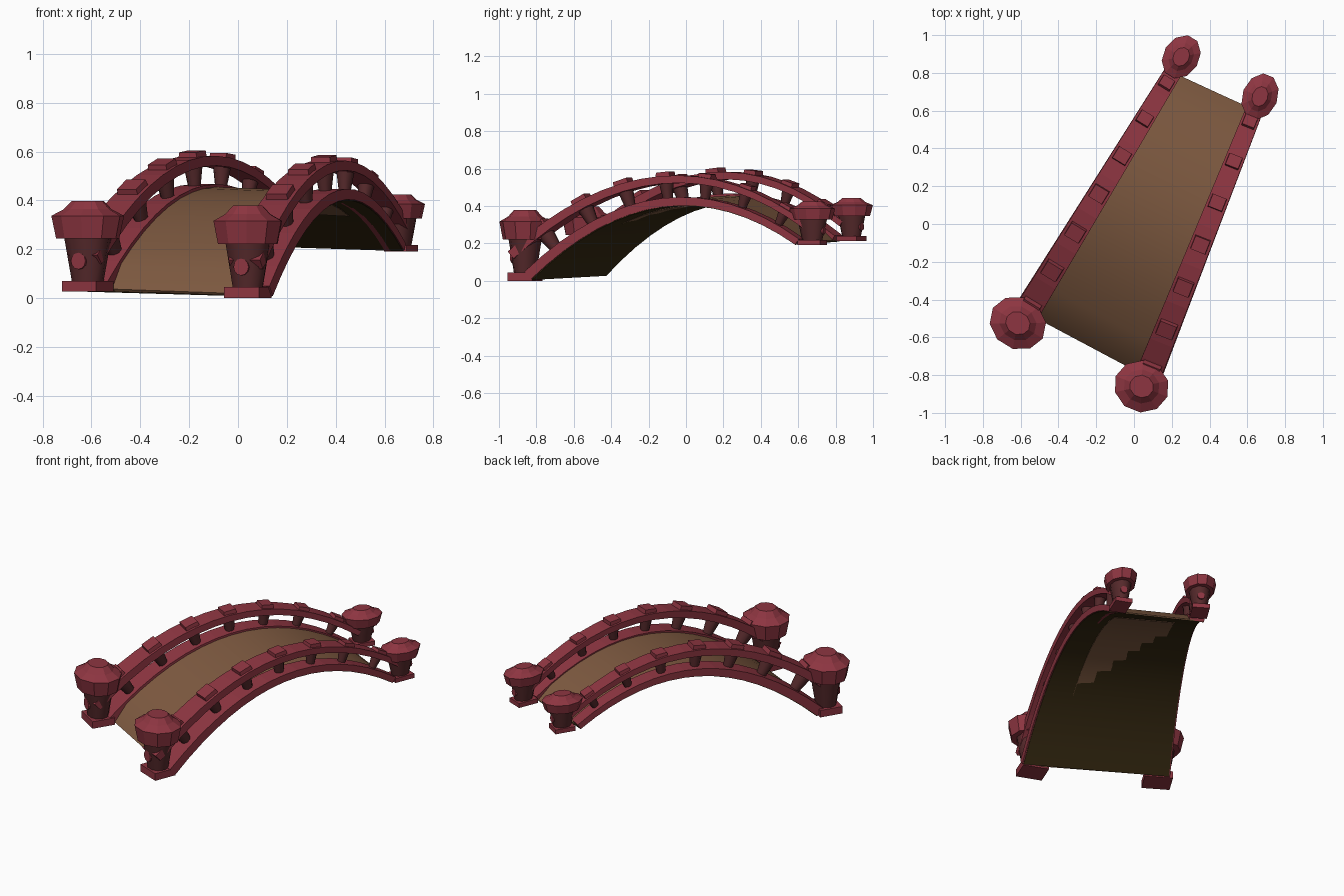
import bpy, bmesh, math
from mathutils import Vector, Matrix

if "Cube" in bpy.data.objects:
    bpy.data.objects.remove(bpy.data.objects["Cube"])


def material(name, rgb):
    m = bpy.data.materials.new(name)
    m.diffuse_color = (*rgb, 1)
    m.use_nodes = True
    m.node_tree.nodes["Principled BSDF"].inputs["Base Color"].default_value = m.diffuse_color
    return m


RED = material("red_paint", (0.27, 0.036, 0.053))
DARK_RED = material("dark_red_wood", (0.095, 0.023, 0.025))
BROWN = material("brown_planks", (0.21, 0.102, 0.052))
DARK = material("dark_underside", (0.038, 0.023, 0.006))


def finish(name, bm, mat, angle=None):
    bmesh.ops.recalc_face_normals(bm, faces=bm.faces)
    me = bpy.data.meshes.new(name)
    bm.to_mesh(me)
    bm.free()
    ob = bpy.data.objects.new(name, me)
    bpy.context.collection.objects.link(ob)
    me.materials.append(mat)
    if angle:
        bpy.ops.object.select_all(action='DESELECT')
        ob.select_set(True)
        bpy.context.view_layer.objects.active = ob
        bpy.ops.object.shade_smooth_by_angle(angle=math.radians(angle))
    return ob


def loft(bm, rings):
    """Skin a list of closed point rings and cap both ends."""
    vs = [[bm.verts.new(p) for p in r] for r in rings]
    n = len(vs[0])
    for a, b in zip(vs, vs[1:]):
        for i in range(n):
            bm.faces.new((a[i], a[(i + 1) % n], b[(i + 1) % n], b[i]))
    bm.faces.new(vs[0])
    bm.faces.new(vs[-1])


def scale_at(u):
    return 1 - 0.36 * u      # everything shrinks toward the far end


class Arch:
    """Arched underside line of one side of the bridge."""
    def __init__(self, p0, p1, h, inward):
        self.p0, self.p1, self.h, self.inward = Vector(p0), Vector(p1), h, inward

    def frame(self, u):
        d = self.p1 - self.p0
        pos = self.p0 + d * u + Vector((0, 0, self.h * 4 * u * (1 - u)))
        t = (d + Vector((0, 0, self.h * 4 * (1 - 2 * u)))).normalized()
        side = Vector((d.y, -d.x, 0)).normalized()
        return pos, side, t, side.cross(t)

    def point(self, u, across, along, up):
        pos, side, t, nrm = self.frame(u)
        s = scale_at(u)
        return pos + (side * across * self.inward + t * along + nrm * up) * s


left = Arch((-0.57, -0.46, 0.03), (0.20, 0.80, 0.212), 0.295, 1)
right = Arch((0.08, -0.805, 0.008), (0.64, 0.60, 0.195), 0.295, -1)
US = [i / 16 for i in range(17)]
SHIFT = 0.006    # handrail sits slightly toward the deck


def beam(name, arch, lo, hi, a0, a1):
    bm = bmesh.new()
    loft(bm, [[arch.point(u, a, 0, z) for a, z in
               ((a0, lo), (a1, lo), (a1, hi), (a0, hi))] for u in US])
    finish(name, bm, RED)


def railing(tag, arch):
    beam(tag + "_stringer", arch, 0, 0.055, -0.067, 0.067)
    beam(tag + "_handrail", arch, 0.15, 0.2, SHIFT - 0.07, SHIFT + 0.07)
    for i in range(7):
        u = 0.5 + (i - 3) * 0.134 + 0.002 * i
        # tapered baluster
        bm = bmesh.new()
        loft(bm, [[arch.point(u, SHIFT + r * math.cos(k * math.pi / 4 + .39),
                              r * math.sin(k * math.pi / 4 + .39), z) for k in range(8)]
                  for r, z in ((0.031, 0.045), (0.048, 0.155))])
        finish(f"{tag}_baluster_{i}", bm, DARK_RED, 50)
        # block on the handrail
        bm = bmesh.new()
        loft(bm, [[arch.point(u, SHIFT + a * w, b * w, z) for a, b in
                   ((-1, -.92), (1, -.92), (1, .92), (-1, .92))]
                  for w, z in ((0.053, 0.195), (0.050, 0.226))])
        finish(f"{tag}_rail_block_{i}", bm, RED)


railing("left", left)
railing("right", right)


def sheet(name, mat, across, lo, hi, us=US):
    bm = bmesh.new()
    rings = []
    for u in us:
        top = hi if 0 < u < 1 else min(hi, 0.012)
        rings.append([left.point(u, across, 0, lo), right.point(u, across, 0, lo),
                      right.point(u, across, 0, top), left.point(u, across, 0, top)])
    loft(bm, rings)
    finish(name, bm, mat, 30)


# curved deck, its dark lower face, and the bare plank panel under the crown
sheet("deck", BROWN, 0.02, 0.0, 0.042)
sheet("deck_underside", DARK, -0.06, -0.005, 0.001)
sheet("crown_panel", BROWN, 0.12, -0.008, -0.003, US[3:14])


def post(tag, x, y, z, ang, across, along, tall):
    m = (Matrix.Translation((x, y, z)) @ Matrix.Rotation(ang, 4, 'Z')
         @ Matrix.Diagonal((across, along, tall, 1)))

    def turned(name, profile, mat, angle=None, n=10):
        bm = bmesh.new()
        loft(bm, [[m @ Vector((r * math.cos(2 * math.pi * k / n),
                               r * math.sin(2 * math.pi * k / n), h))
                   for k in range(n)] for r, h in profile])
        finish(f"{tag}_{name}", bm, mat, angle)

    bm = bmesh.new()
    bmesh.ops.create_cube(bm, size=1, matrix=m @ Matrix.Translation((0, 0, 0.022))
                          @ Matrix.Diagonal((0.16, 0.155, 0.044, 1)))
    finish(tag + "_foot", bm, RED)
    turned("column", ((0.066, 0.04), (0.1, 0.23)), DARK_RED, 45)
    turned("cap", ((0.132, 0.217), (0.152, 0.31), (0.1, 0.337), (0.066, 0.371)), RED)
    # round peg end, nearly flush with the column
    out = -1 if y < 0 else 1
    bm = bmesh.new()
    bmesh.ops.create_cone(bm, cap_ends=True, segments=12, radius1=0.034, radius2=0.034,
                          depth=0.04, matrix=m @ Matrix.Translation((0, out * 0.063, 0.125))
                          @ Matrix.Rotation(math.pi / 2, 4, 'X'))
    finish(tag + "_peg", bm, RED)


LA, RA = -math.atan2(0.77, 1.25), -math.atan2(0.56, 1.4)
post("front_left_post", -0.615, -0.525, 0.027, LA, 1.02, 0.9, 1.0)
post("front_right_post", 0.04, -0.86, 0.0, RA, 0.97, 0.9, 1.02)
post("back_left_post", 0.25, 0.885, 0.212, LA, 0.63, 0.8, 0.62)
post("back_right_post", 0.667, 0.675, 0.19, RA, 0.62, 0.83, 0.63)
